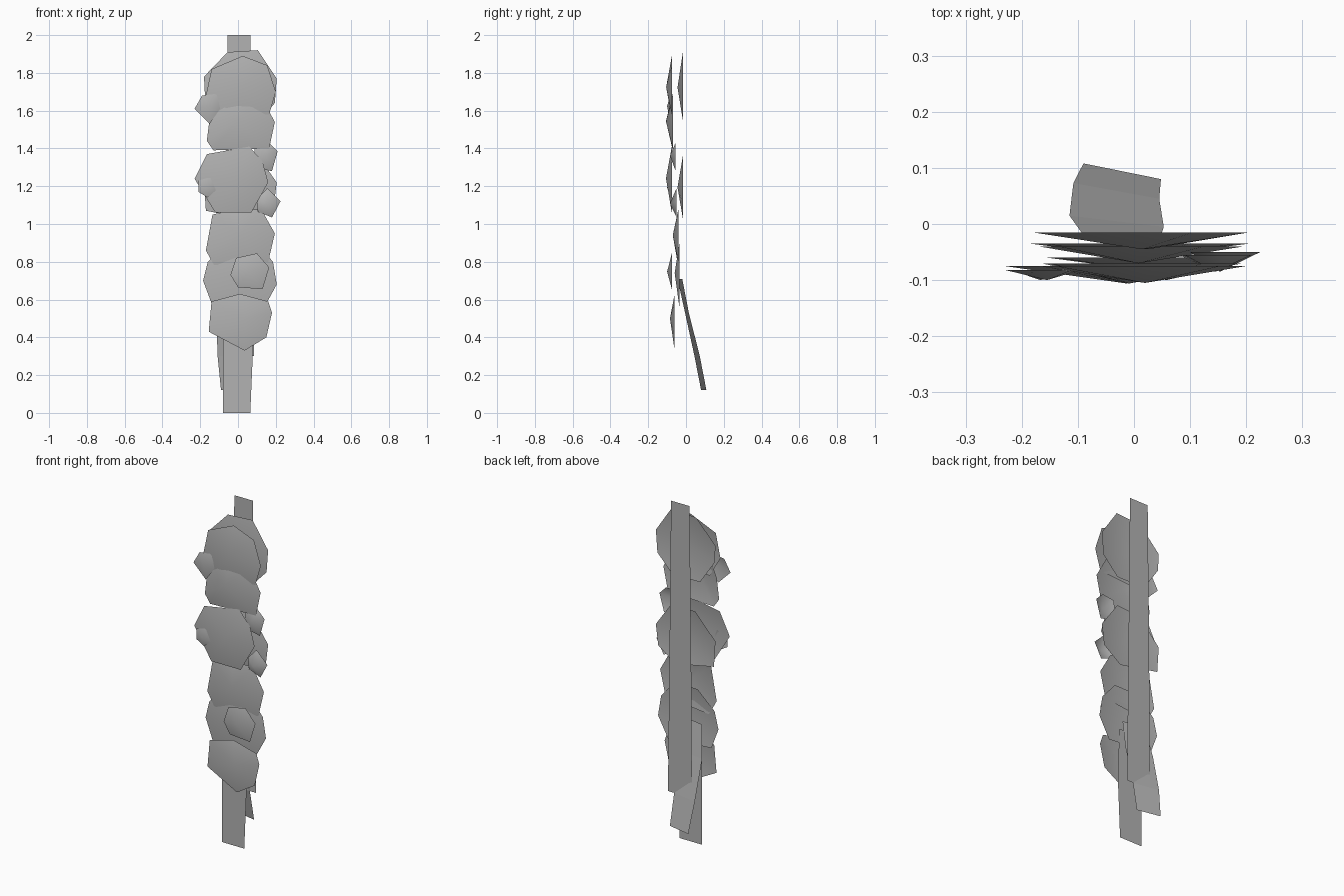
import bpy
import bmesh

old = bpy.data.objects.get("Cube")
if old:
    bpy.data.objects.remove(old, do_unlink=True)

grey = bpy.data.materials.new("plain_grey")
grey.use_nodes = True
colour = (0.45, 0.45, 0.45, 1)
grey.diffuse_color = colour
grey.node_tree.nodes["Principled BSDF"].inputs["Base Color"].default_value = colour


def finish(name, bm):
    mesh = bpy.data.meshes.new(name)
    bm.to_mesh(mesh)
    bm.free()
    mesh.materials.append(grey)
    obj = bpy.data.objects.new(name, mesh)
    bpy.context.collection.objects.link(obj)
    return obj


def sheet(name, rows):
    """Ribbon through rows of (left point, right point)."""
    bm = bmesh.new()
    pairs = [[bm.verts.new(p) for p in row] for row in rows]
    for low, high in zip(pairs, pairs[1:]):
        bm.faces.new((low[0], low[1], high[1], high[0]))
    return finish(name, bm)


def scale_plate(name, outline, y_mid, y_rim):
    """Shallow domed polygon, bulging to the front; outline is (x, z)."""
    bm = bmesh.new()
    n = len(outline)
    cx = sum(p[0] for p in outline) / n
    cz = sum(p[1] for p in outline) / n
    hub = bm.verts.new((cx, y_mid, cz))
    rim = [bm.verts.new((x, y_rim, z)) for x, z in outline]
    for i in range(n):
        bm.faces.new((hub, rim[i], rim[(i + 1) % n]))
    bmesh.ops.recalc_face_normals(bm, faces=bm.faces)
    bm.normal_update()
    if bm.faces[:][0].normal.y > 0:
        bmesh.ops.reverse_faces(bm, faces=bm.faces[:])
    for f in bm.faces:
        f.smooth = True
    return finish(name, bm)


# Flat backing strips and the twisted slanting tail
sheet("back_strip", [((-0.07, 0.045, 0.3), (0.085, 0.045, 0.3)),
                     ((-0.065, 0.045, 1.1), (0.075, 0.045, 1.1)),
                     ((-0.055, 0.045, 2.0), (0.065, 0.045, 2.0))])
sheet("front_strip", [((-0.08, -0.035, 0), (0.065, -0.035, 0)),
                      ((-0.08, -0.035, 0.35), (0.08, -0.035, 0.35)),
                      ((-0.075, -0.035, 0.65), (0.07, -0.035, 0.65))])
sheet("tail", [((-0.09, 0.108, 0.12), (0.048, 0.08, 0.12)),
               ((-0.108, 0.073, 0.3), (0.045, 0.045, 0.3)),
               ((-0.115, 0.015, 0.53), (0.053, -0.005, 0.53)),
               ((-0.09, -0.02, 0.71), (0.04, -0.045, 0.71))])

# Back row of large plates
scale_plate("back_plate_top", [(-.055, 1.91), (.105, 1.92), (.205, 1.77), (.195, 1.64),
                               (.1, 1.54), (-.08, 1.54), (-.175, 1.68), (-.18, 1.78)], -.045, -.015)
scale_plate("back_plate_middle", [(-.05, 1.36), (.1, 1.37), (.205, 1.22), (.19, 1.1),
                                  (.08, 1.02), (-.17, 1.07), (-.18, 1.22)], -.045, -.015)
scale_plate("back_plate_bottom", [(-.16, .8), (-.05, .9), (.1, .9), (.185, .8), (.205, .68),
                                  (.14, .56), (-.14, .58), (-.185, .7)], -.06, -.035)

# Front row of large plates
scale_plate("front_plate_top", [(.025, 1.89), (.155, 1.84), (.2, 1.7), (.165, 1.58),
                                (-.1, 1.56), (-.17, 1.68), (-.14, 1.82)], -.105, -.075)
scale_plate("front_plate_upper", [(-.11, 1.66), (0, 1.69), (.125, 1.67), (.195, 1.54),
                                  (.165, 1.4), (-.13, 1.39), (-.165, 1.44), (-.15, 1.56)], -.106, -.07)
scale_plate("front_plate_middle", [(-.165, 1.37), (.06, 1.41), (.13, 1.33), (.16, 1.22),
                                   (.07, 1.06), (-.12, 1.06), (-.23, 1.24)], -.106, -.075)
scale_plate("front_plate_lower", [(-.135, 1.05), (0, 1.08), (.125, 1.075), (.195, .95),
                                  (.16, .8), (-.12, .77), (-.17, .86)], -.07, -.04)
scale_plate("front_plate_bottom", [(-.14, .59), (.01, .63), (.16, .59), (.18, .53),
                                   (.15, .4), (.035, .33), (-.155, .43)], -.085, -.06)

# Small plates
scale_plate("small_plate_upper", [(-.19, 1.68), (-.11, 1.69), (-.095, 1.61),
                                  (-.15, 1.53), (-.23, 1.61)], -.1, -.082)
scale_plate("small_plate_left", [(-.21, 1.23), (-.14, 1.25), (-.115, 1.18),
                                 (-.16, 1.14), (-.21, 1.17)], -.1, -.085)
scale_plate("small_plate_right", [(.09, 1.42), (.165, 1.43), (.21, 1.385), (.18, 1.28),
                                  (.08, 1.3)], -.085, -.055)
scale_plate("small_plate_side", [(.155, 1.19), (.225, 1.12), (.18, 1.035),
                                 (.105, 1.065), (.1, 1.13)], -.085, -.05)
scale_plate("small_plate_lower", [(-.01, .82), (.1, .845), (.165, .77), (.13, .655),
                                  (0, .665), (-.04, .73)], -.1, -.075)
